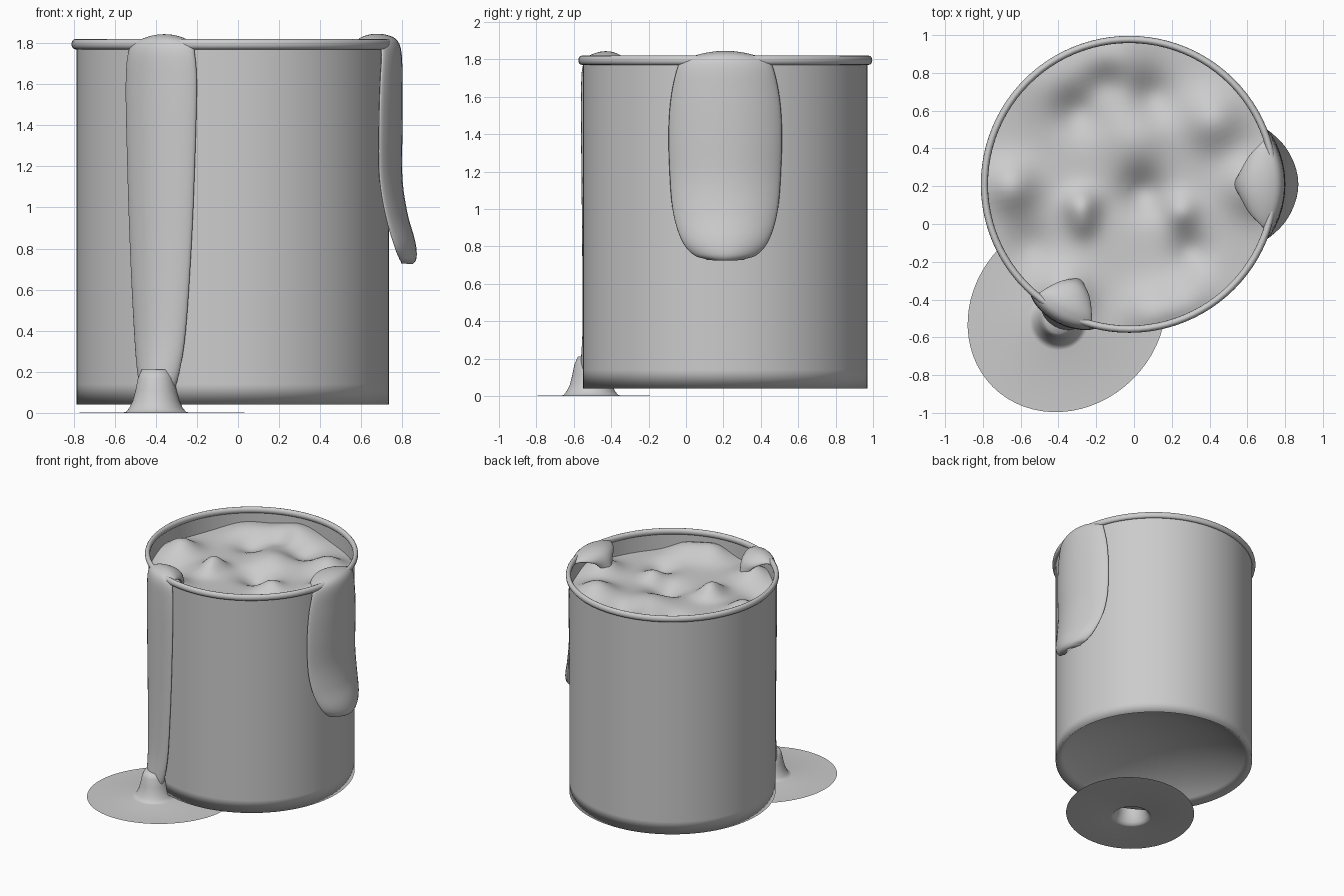
import bpy, bmesh
from math import sin, cos, pi, exp, radians, hypot
from mathutils import Vector

if "Cube" in bpy.data.objects:
    bpy.data.objects.remove(bpy.data.objects["Cube"])

CX, CY, R = -0.025, 0.21, 0.76      # can axis and radius


def make(name, rings, closed=False, caps=(False, False)):
    """Skin a list of equal-length point rings (each ring is a loop)."""
    bm = bmesh.new()
    vs = [[bm.verts.new(p) for p in ring] for ring in rings]
    n = len(vs[0])
    pairs = list(zip(vs, vs[1:])) + ([(vs[-1], vs[0])] if closed else [])
    for a, b in pairs:
        for i in range(n):
            j = (i + 1) % n
            bm.faces.new((a[i], a[j], b[j], b[i]))
    for ring, cap in ((vs[0], caps[0]), (vs[-1], caps[1])):
        if cap:
            c = bm.verts.new(sum((v.co for v in ring), Vector()) / n)
            for i in range(n):
                bm.faces.new((ring[i], ring[(i + 1) % n], c))
    bmesh.ops.recalc_face_normals(bm, faces=bm.faces)
    for f in bm.faces:
        f.smooth = True
    me = bpy.data.meshes.new(name)
    bm.to_mesh(me)
    bm.free()
    ob = bpy.data.objects.new(name, me)
    bpy.context.collection.objects.link(ob)
    return ob


def circle(r, z, n=96):
    return [(CX + r * cos(2 * pi * i / n), CY + r * sin(2 * pi * i / n), z) for i in range(n)]


def smooth_path(pts, steps=6):
    """Catmull-Rom resampling of tuples of any length."""
    out = []
    for i in range(len(pts) - 1):
        p = [pts[min(max(k, 0), len(pts) - 1)] for k in range(i - 1, i + 3)]
        for s in range(steps):
            t = s / steps
            out.append([0.5 * (2 * b + (c - a) * t + (2 * a - 5 * b + 4 * c - d) * t * t
                        + (3 * b - a - 3 * c + d) * t ** 3) for a, b, c, d in zip(*p)])
    return out + [list(pts[-1])]


# Can body, open at the top, with a hollow domed underside
make("can_body", [circle(r, z) for r, z in (
    (0.02, 0.26), (0.2, 0.25), (0.4, 0.21), (0.58, 0.15), (0.7, 0.085),
    (R, 0.04), (R, 0.14), (R, 1.78))], caps=(True, False))

# Rolled rim
make("can_rim", [circle(0.767 + 0.019 * cos(a), 1.795 + 0.025 * sin(a))
                 for a in (2 * pi * k / 12 for k in range(12))], closed=True)

# Lumpy paint surface: base level plus soft bumps (x, y, height, spread)
BUMPS = [(-0.65, 0.2, 0.09, 0.13), (-0.45, 0.76, 0.05, 0.2), (-0.1, 0.88, 0.08, 0.2),
         (0.42, 0.55, 0.09, 0.15), (0.3, -0.42, 0.06, 0.13), (0.1, -0.48, 0.08, 0.14),
         (-0.28, 0.1, 0.08, 0.09), (-0.27, 0.0, 0.04, 0.08), (0.0, 0.45, 0.05, 0.17),
         (0.25, 0.07, 0.05, 0.09), (0.05, 0.17, -0.07, 0.12), (-0.55, -0.12, -0.04, 0.12),
         (0.1, 0.68, -0.05, 0.12), (-0.3, 0.6, -0.06, 0.12), (0.62, 0.2, 0.09, 0.14),
         (-0.36, -0.36, 0.08, 0.13), (0.3, -0.14, -0.05, 0.1), (-0.15, 0.75, -0.05, 0.1)]


def paint_z(x, y):
    return 1.65 + 1.15 * sum(h * exp(-((x - a) ** 2 + (y - b) ** 2) / (s * s))
                             for a, b, h, s in BUMPS)


make("paint_surface", [[(x, y, paint_z(x, y)) for x, y, _ in circle(0.757 * k / 28, 0)]
                       for k in range(1, 29)], caps=(True, False))


# Drips: lens sections (radius, z, half width, half thickness) swept over the rim
def drip(name, az, pts, bow, end_bow):
    path = smooth_path(pts)
    rings = []
    for i, (r, z, w, t) in enumerate(path):
        a, b = path[max(i - 1, 0)], path[min(i + 1, len(path) - 1)]
        dr, dz = b[0] - a[0], b[1] - a[1]
        length = hypot(dr, dz)
        nr, nz = -dz / length, dr / length      # outward side of the path
        f = max(0, (i / len(path) - 0.65) / 0.35)
        ring = []
        for k in range(32):
            c, s = cos(2 * pi * k / 32), sin(2 * pi * k / 32)
            d = t * s - (bow + (end_bow - bow) * f) * c * c
            rr, ang = r + nr * d, az + w * c / R
            ring.append((CX + rr * cos(ang), CY + rr * sin(ang), z + nz * d))
        rings.append(ring)
    make(name, rings, caps=(True, True))


drip("short_drip", 0.0, [
    (0.555, 1.66, 0.03, 0.01), (0.60, 1.77, 0.13, 0.025), (0.66, 1.81, 0.19, 0.03),
    (0.745, 1.812, 0.235, 0.028), (0.79, 1.77, 0.255, 0.028), (0.798, 1.6, 0.292, 0.028),
    (0.798, 1.4, 0.306, 0.028), (0.797, 1.15, 0.298, 0.028), (0.82, 0.97, 0.27, 0.03),
    (0.85, 0.83, 0.215, 0.038), (0.865, 0.755, 0.15, 0.03), (0.865, 0.725, 0.09, 0.01)],
    0.024, 0.04)

DRIP_AZ = radians(-117.5)
drip("long_drip", DRIP_AZ, [
    (0.57, 1.66, 0.04, 0.01), (0.61, 1.76, 0.10, 0.025), (0.68, 1.805, 0.14, 0.03),
    (0.745, 1.812, 0.16, 0.028), (0.79, 1.77, 0.178, 0.028), (0.798, 1.6, 0.192, 0.028),
    (0.798, 1.2, 0.182, 0.028), (0.798, 0.8, 0.165, 0.028), (0.80, 0.4, 0.138, 0.032),
    (0.81, 0.2, 0.11, 0.04), (0.815, 0.1, 0.08, 0.05)], 0.02, 0.02)

# Puddle: flared foot of the long drip spreading into a flat ellipse
fx, fy = CX + 0.81 * cos(DRIP_AZ), CY + 0.81 * sin(DRIP_AZ)
N = 64


def ellipse(cx, cy, along, across, z):
    ring = []
    for i in range(N):
        u, v = along * cos(2 * pi * i / N), across * sin(2 * pi * i / N)
        ring.append((cx + (u - v) * 0.7071, cy + (u + v) * 0.7071, z))
    return ring


foot = [(0.07, 0.21), (0.088, 0.17), (0.1, 0.11), (0.113, 0.06), (0.13, 0.025),
        (0.145, 0.006), (0.16, 0.002)]
make("puddle", [ellipse(fx, fy, r, r, z) for r, z in foot]
     + [ellipse(-0.355, -0.47, 0.555, 0.495, 0.0)], caps=(True, False))
